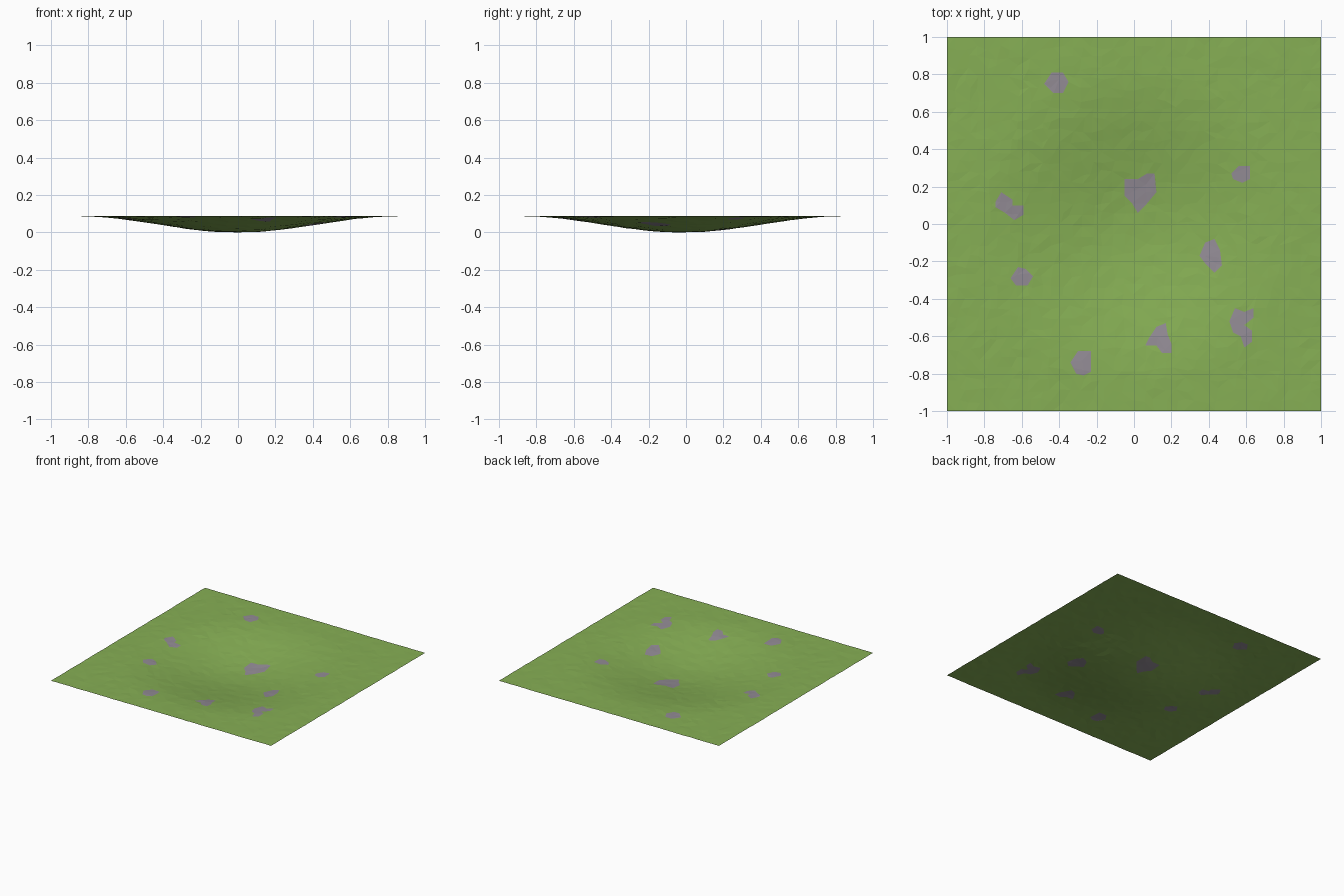
import bpy, math, random
from mathutils import Vector
from mathutils.geometry import delaunay_2d_cdt

if "Cube" in bpy.data.objects:
    bpy.data.objects.remove(bpy.data.objects["Cube"])

random.seed(4)
N, RIM, RADIUS, DIP_Y = 36, 0.09, 0.87, -0.02

# Outlines of the bare stone patches, x and y
PATCHES = [
    [(-.48, .75), (-.44, .81), (-.38, .81), (-.35, .76), (-.38, .70), (-.43, .70)],
    [(-.05, .24), (.02, .24), (.07, .27), (.11, .27), (.12, .17), (.07, .11), (.02, .06), (-.01, .11), (-.05, .15)],
    [(.52, .27), (.56, .31), (.62, .31), (.62, .24), (.58, .22), (.53, .24)],
    [(-.74, .12), (-.71, .17), (-.65, .13), (-.65, .10), (-.59, .10), (-.59, .05), (-.64, .02), (-.69, .06), (-.74, .09)],
    [(.35, -.17), (.38, -.10), (.43, -.08), (.46, -.14), (.47, -.22), (.43, -.26), (.38, -.21)],
    [(-.66, -.29), (-.62, -.23), (-.58, -.24), (-.54, -.28), (-.57, -.33), (-.63, -.33)],
    [(.06, -.65), (.08, -.61), (.12, -.55), (.17, -.53), (.18, -.59), (.20, -.64), (.20, -.69), (.15, -.69), (.12, -.65)],
    [(.51, -.52), (.54, -.45), (.59, -.47), (.64, -.45), (.64, -.50), (.59, -.54), (.63, -.57), (.63, -.63), (.59, -.66), (.57, -.60), (.53, -.58)],
    [(-.34, -.74), (-.30, -.68), (-.23, -.68), (-.23, -.79), (-.27, -.81), (-.31, -.80)],
]


def inside(x, y, poly):
    hit = False
    for (ax, ay), (bx, by) in zip(poly, poly[1:] + poly[:1]):
        if (ay > y) != (by > y) and x < ax + (y - ay) * (bx - ax) / (by - ay):
            hit = not hit
    return hit


def height(x, y):
    r = min(math.hypot(x, y - DIP_Y) / RADIUS, 1)
    dip = 0.5 + 0.5 * math.cos(math.pi * r)
    return RIM - (RIM - 0.002) * dip - random.uniform(0, 0.0025)


def material(name, colour):
    m = bpy.data.materials.new(name)
    m.diffuse_color = (*colour, 1)
    m.use_nodes = True
    m.node_tree.nodes["Principled BSDF"].inputs["Base Color"].default_value = m.diffuse_color
    return m


# Jittered grid with a straight square border
pts, edges = [], []
for i in range(N + 1):
    for j in range(N + 1):
        jx = 0 if i in (0, N) else random.uniform(-.015, .015)
        jy = 0 if j in (0, N) else random.uniform(-.015, .015)
        p = Vector((-1 + 2 * i / N + jx, -1 + 2 * j / N + jy))
        near = any((p - Vector(q)).length < 0.018 for poly in PATCHES for q in poly)
        if not near:
            pts.append(p)

# Patch outlines cut into the triangulation
for poly in PATCHES:
    start, n = len(pts), len(poly)
    pts += [Vector(q) for q in poly]
    edges += [(start + k, start + (k + 1) % n) for k in range(n)]
flat, _, faces, *_ = delaunay_2d_cdt(pts, edges, [], 0, 1e-5)

# Grassy hollow
verts = [(p.x, p.y, height(p.x, p.y)) for p in flat]
low = min(v[2] for v in verts)
verts = [(x, y, z - low) for x, y, z in verts]
mesh = bpy.data.meshes.new("grass_hollow")
mesh.from_pydata(verts, [], [list(f) for f in faces])
mesh.materials.append(material("grass green", (0.24, 0.43, 0.09)))
mesh.materials.append(material("stone grey", (0.29, 0.26, 0.30)))
for f in mesh.polygons:
    if f.normal.z < 0:
        f.flip()
    c = f.center
    f.material_index = int(any(inside(c.x, c.y, poly) for poly in PATCHES))
mesh.update()
ob = bpy.data.objects.new("grass_hollow", mesh)
bpy.context.collection.objects.link(ob)
